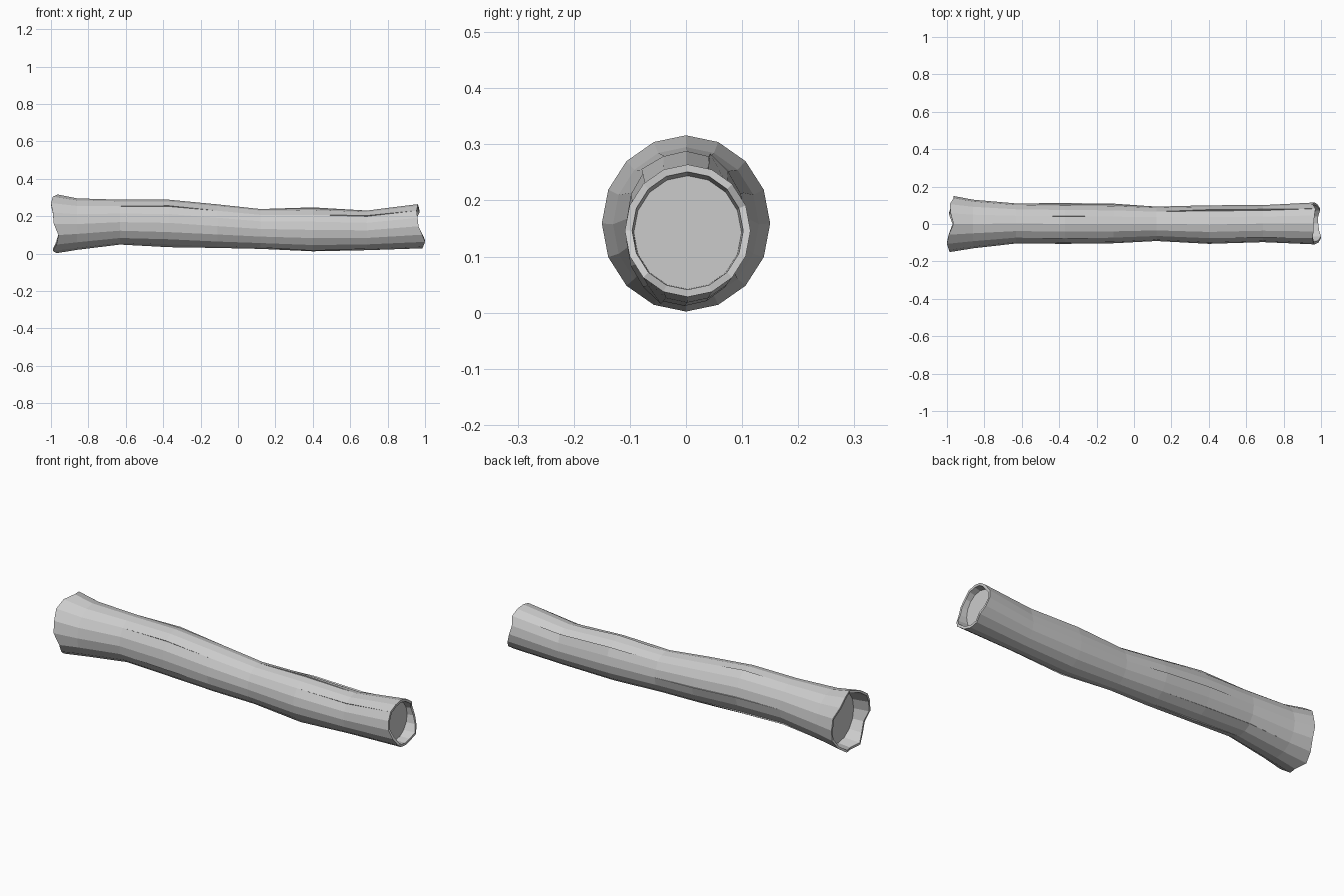
import bpy, bmesh
from math import sin, cos, pi

if "Cube" in bpy.data.objects:
    bpy.data.objects.remove(bpy.data.objects["Cube"])

N = 16
# Cross-sections of the log: x, y centre, y radius, bottom z, top z
SECTIONS = [
    (-0.975, 0.0, 0.15, 0.002, 0.316),
    (-0.86, 0.0, 0.13, 0.02, 0.295),
    (-0.63, 0.003, 0.107, 0.048, 0.288),
    (-0.37, 0.0, 0.106, 0.040, 0.288),
    (-0.11, 0.0, 0.103, 0.030, 0.263),
    (0.12, 0.001, 0.092, 0.025, 0.238),
    (0.40, -0.003, 0.103, 0.012, 0.241),
    (0.69, 0.002, 0.099, 0.018, 0.230),
    (0.965, 0.003, 0.112, 0.028, 0.264),
]
# Broken ends: x of each rim point, from the top round by +y
LEFT = [-.965, -.98, -.985, -.965, -.965, -.96, -.975, -.99,
        -.97, -.99, -.97, -.96, -.985, -.99, -1.0, -.99]
RIGHT = [.96, .965, .97, .955, .965, .98, .995, .985,
         .985, .99, 1.0, .985, .965, .96, .955, .96]
# Bark ledges: column, first section, last section, lift
LEDGES = [(1, 2, 4, .006), (0, 5, 7, .006), (14, 2, 4, .006), (14, 6, 8, .006),
          (2, 5, 8, .010), (4, 2, 5, .006), (6, 1, 4, .006), (8, 2, 4, .006),
          (9, 5, 7, .006), (11, 2, 4, .005)]


def ring(bm, sec, inset=0.0, xs=None):
    x, cy, ry, z0, z1 = sec
    cz, rz = (z0 + z1) / 2, (z1 - z0) / 2
    return [bm.verts.new((xs[j] if xs else x,
                          cy + (ry - inset) * sin(2 * pi * j / N),
                          cz + (rz - inset) * cos(2 * pi * j / N)))
            for j in range(N)]


def bridge(bm, a, b):
    for j in range(N):
        k = (j + 1) % N
        bm.faces.new((a[j], a[k], b[k], b[j]))


def finish(bm, name):
    bmesh.ops.recalc_face_normals(bm, faces=bm.faces)
    me = bpy.data.meshes.new(name)
    bm.to_mesh(me)
    bm.free()
    ob = bpy.data.objects.new(name, me)
    bpy.context.collection.objects.link(ob)
    return ob


bm = bmesh.new()
last = len(SECTIONS) - 1
rings = [ring(bm, s, 0, LEFT if i == 0 else RIGHT if i == last else None)
         for i, s in enumerate(SECTIONS)]

# Lifted points where a strip of bark overlaps its neighbour
lifted = {}
for j, a, b, h in LEDGES:
    for i in range(a + 1, b):
        v = rings[i][j].co
        x, cy, ry, z0, z1 = SECTIONS[i]
        t = 2 * pi * j / N
        lifted[i, j] = bm.verts.new((v.x, v.y + h * sin(t),
                                     max(0, v.z + h * cos(t))))

# Bark surface with ledges
for i in range(last):
    for j in range(N):
        k = (j + 1) % N
        p, q = rings[i], rings[i + 1]
        u, w = lifted.get((i, j), p[j]), lifted.get((i + 1, j), q[j])
        bm.faces.new((u, p[k], q[k], w))
        wall = [p[j]] + [v for v in (u, w) if v not in (p[j], q[j])] + [q[j]]
        if len(wall) > 2:
            bm.faces.new(wall)

# Hollow rims and recessed cut faces at both ends
for end, xs, x_in, lip, depth in ((0, LEFT, -0.90, .012, .022),
                                  (last, RIGHT, 0.93, .013, .018)):
    rim = ring(bm, SECTIONS[end], lip, xs)
    x, cy, ry, z0, z1 = SECTIONS[end]
    floor_sec = (x_in, cy, ry - .008, z0 + .006, z1 - .012)
    floor = ring(bm, floor_sec, depth - .01)
    bridge(bm, rings[end], rim)
    bridge(bm, rim, floor)
    bm.faces.new(floor)
finish(bm, "hollow_log")
